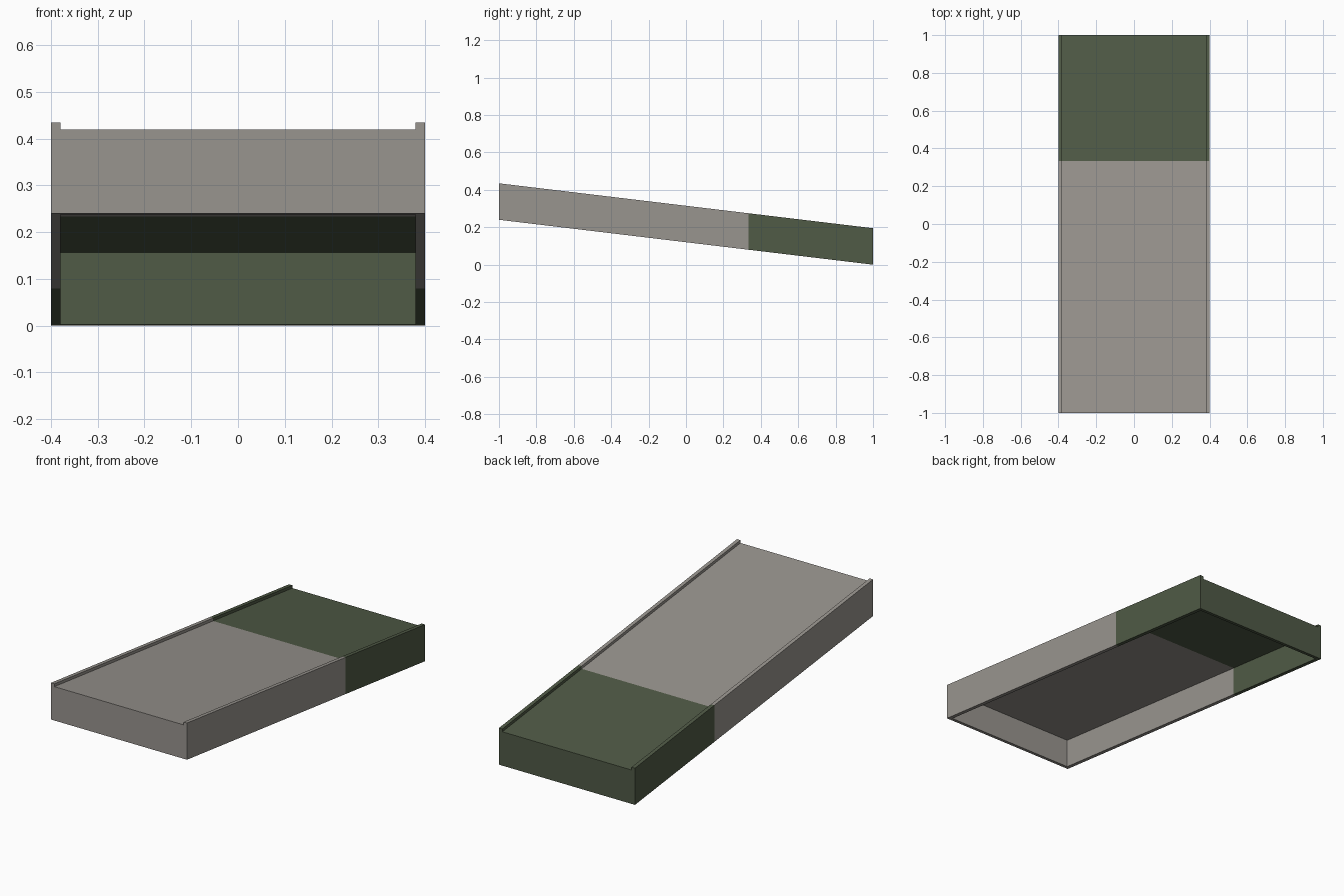
import bpy, bmesh

if "Cube" in bpy.data.objects:
    bpy.data.objects.remove(bpy.data.objects["Cube"])

SLOPE = 0.12      # drop per unit of y
SPLIT = 1 / 3     # where the colour changes
WALL = 0.02       # thickness of side and end walls
HEIGHT = 0.195    # side wall height
DECK_TOP = 0.18
DECK_LOW = 0.154


def material(name, rgb):
    m = bpy.data.materials.new(name)
    m.diffuse_color = (*rgb, 1)
    m.use_nodes = True
    m.node_tree.nodes["Principled BSDF"].inputs["Base Color"].default_value = m.diffuse_color
    return m


grey = material("warm_grey", (0.318, 0.299, 0.274))
green = material("olive_green", (0.080, 0.103, 0.061))


def loft(name, profile, y0, y1, mat):
    """Sweep an x-z profile along y, sheared to follow the ramp slope."""
    bm = bmesh.new()
    rings = [[bm.verts.new((x, y, z + SLOPE * (1 - y))) for x, z in profile]
             for y in (y0, y1)]
    n = len(profile)
    for ring in rings:
        bm.faces.new(ring)
    for i in range(n):
        j = (i + 1) % n
        bm.faces.new((rings[0][i], rings[0][j], rings[1][j], rings[1][i]))
    bmesh.ops.recalc_face_normals(bm, faces=bm.faces)
    me = bpy.data.meshes.new(name)
    bm.to_mesh(me)
    bm.free()
    me.materials.append(mat)
    ob = bpy.data.objects.new(name, me)
    bpy.context.collection.objects.link(ob)
    return ob


# Channel section: deck with a side wall and raised lip on each edge
half = [(0.4 - WALL, DECK_LOW), (0.4 - WALL, 0), (0.4, 0),
        (0.4, HEIGHT), (0.4 - WALL, HEIGHT), (0.4 - WALL, DECK_TOP)]
channel = half + [(-x, z) for x, z in reversed(half)]
loft("upper_ramp", channel, -1, SPLIT, grey)
loft("lower_ramp", channel, SPLIT, 1, green)

# End walls closing the hollow underneath
w = 0.4 - WALL
panel = [(-w, 0), (w, 0), (w, DECK_LOW), (-w, DECK_LOW)]
loft("high_end_wall", panel, -1, -1 + WALL, grey)
loft("low_end_wall", panel, 1 - WALL, 1, green)
